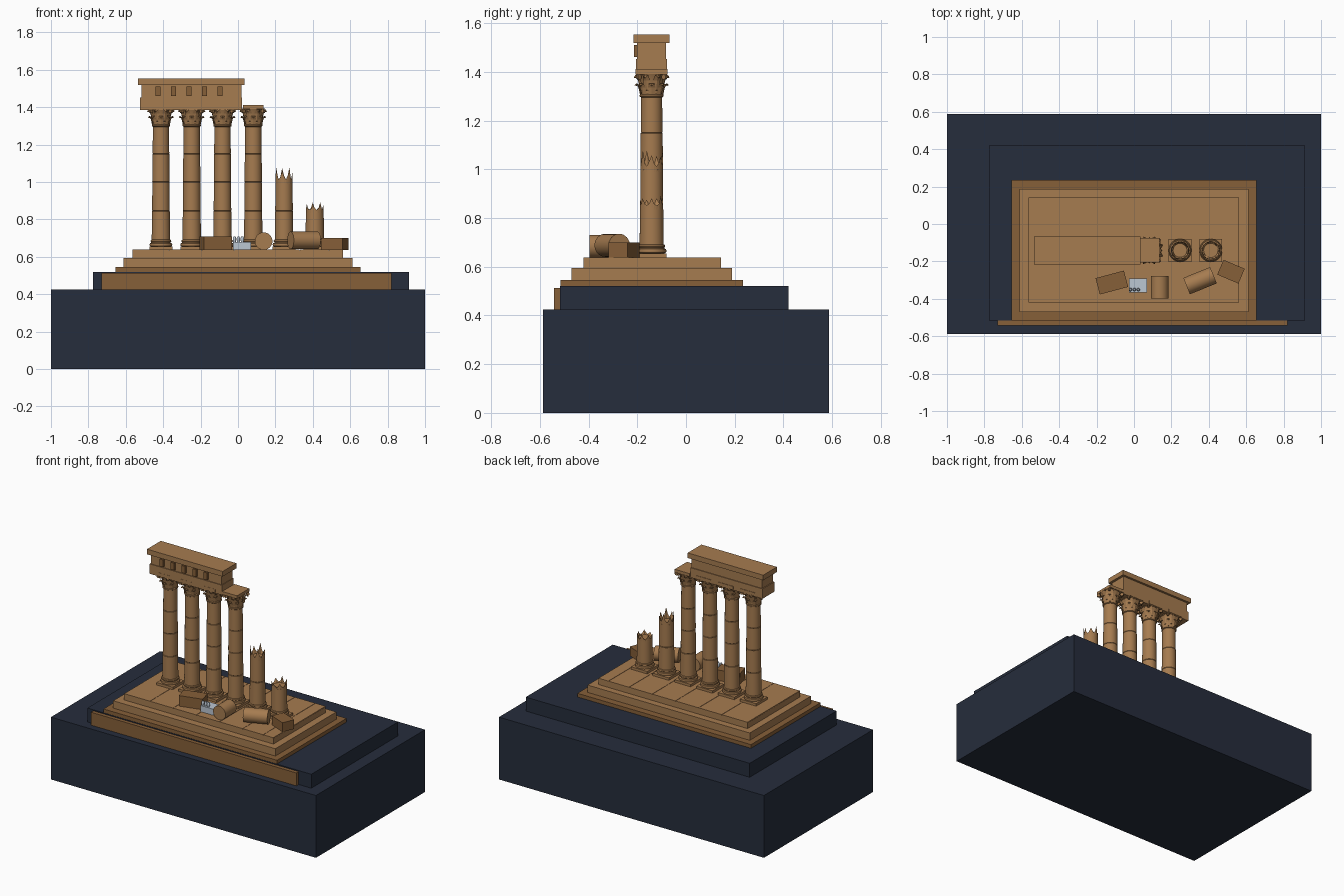
import bpy, bmesh, math, random
from mathutils import Matrix

if "Cube" in bpy.data.objects:
    bpy.data.objects.remove(bpy.data.objects["Cube"])

random.seed(4)


def material(name, rgb):
    m = bpy.data.materials.new(name)
    m.diffuse_color = (*rgb, 1)
    m.use_nodes = True
    m.node_tree.nodes["Principled BSDF"].inputs["Base Color"].default_value = m.diffuse_color
    return m


STONE = material("sandstone", (0.38, 0.20, 0.08))
DARK = material("dark_sandstone", (0.24, 0.115, 0.04))
NAVY = material("navy_base", (0.019, 0.026, 0.045))
PALE = material("pale_grey", (0.5, 0.57, 0.65))


def finish(name, bm, mat, smooth=False):
    bmesh.ops.recalc_face_normals(bm, faces=bm.faces)
    me = bpy.data.meshes.new(name)
    bm.to_mesh(me)
    bm.free()
    ob = bpy.data.objects.new(name, me)
    bpy.context.collection.objects.link(ob)
    me.materials.append(mat)
    if smooth:
        bpy.ops.object.select_all(action='DESELECT')
        ob.select_set(True)
        bpy.context.view_layer.objects.active = ob
        bpy.ops.object.shade_smooth_by_angle(angle=math.radians(35))
    return ob


def box(name, x, y, z, mat, angle=0):
    """Box from (min, max) ranges, turned about its own centre."""
    bm = bmesh.new()
    bmesh.ops.create_cube(bm, size=1)
    size = [b - a for a, b in (x, y, z)]
    ob_mid = [(a + b) / 2 for a, b in (x, y, z)]
    bmesh.ops.scale(bm, vec=size, verts=bm.verts)
    ob = finish(name, bm, mat)
    ob.location = ob_mid
    ob.rotation_euler.z = math.radians(angle)
    return ob


def lathe(name, profile, loc, mat, n=32):
    """Closed solid of revolution from (radius, z) points."""
    bm = bmesh.new()
    rings = [[bm.verts.new((r * math.cos(2 * math.pi * i / n), r * math.sin(2 * math.pi * i / n), z))
              for i in range(n)] for r, z in profile]
    for a, b in zip(rings, rings[1:]):
        for i in range(n):
            bm.faces.new((a[i], a[(i + 1) % n], b[(i + 1) % n], b[i]))
    bm.faces.new(rings[0])
    bm.faces.new(rings[-1])
    ob = finish(name, bm, mat, True)
    ob.location = loc
    return ob


# display base and front plaque
box("base_block", (-1, 1), (-.588, .588), (0, .425), NAVY)
box("upper_base", (-.775, .915), (-.517, .42), (.425, .52), NAVY)
box("front_plaque", (-.73, .82), (-.542, -.517), (.425, .513), DARK)

# stepped platform, top course made of paving slabs
box("lower_step", (-.655, .655), (-.515, .235), (.52, .545), DARK)
box("middle_step", (-.613, .611), (-.47, .188), (.545, .595), STONE)
box("top_step", (-.565, .562), (-.421, .143), (.595, .634), STONE)
cuts = [-.565, -.37, -.195, -.02, .155, .33, .485, .562]
for a, b in zip(cuts, cuts[1:]):
    box("paving_slab", (a + .0012, b - .0012), (-.421, .143), (.63, .638), STONE)

Y = -.141
DRUMS = [(.690, .845, .0495, .0475), (.845, 1.0, .047, .046),
         (1.0, 1.15, .0465, .045), (1.15, 1.302, .0445, .043)]


def leaves(x):
    """Two tiers of curling leaves around a capital."""
    bm = bmesh.new()
    tiers = [(0, [(.044, 1.308, .013), (.050, 1.335, .016), (.060, 1.352, .012), (.067, 1.344, .002)]),
             (.5, [(.045, 1.325, .013), (.054, 1.365, .016), (.067, 1.388, .012), (.077, 1.376, .002)])]
    for shift, path in tiers:
        for k in range(8):
            rot = Matrix.Rotation((k + shift) * math.pi / 4, 3, 'Z')
            rows = []
            for r, z, w in path:
                rows.append([bm.verts.new(rot @ v) for v in
                             (Vec(r, -w, z), Vec(r + .004, 0, z), Vec(r, w, z), Vec(r - .006, 0, z - .002))])
            for p, q in zip(rows, rows[1:]):
                for i in range(4):
                    bm.faces.new((p[i], p[(i + 1) % 4], q[(i + 1) % 4], q[i]))
            bm.faces.new(rows[0])
            bm.faces.new(rows[-1])
    finish("capital_leaves", bm, STONE).location = (x, Y, 0)


def Vec(*c):
    from mathutils import Vector
    return Vector(c)


def broken_top(x, z, r, heights):
    """Jagged fractured rim with a sunken core."""
    n = 28
    bm = bmesh.new()
    rows = [[], [], []]
    for i in range(n):
        a = 2 * math.pi * i / n
        c, s = math.cos(a), math.sin(a)
        h = random.uniform(*heights) if i % 4 == 0 else random.uniform(.3, .5) * heights[0] * (1.5 if i % 2 else .6)
        rows[0].append(bm.verts.new((r * c, r * s, z - .01)))
        rows[1].append(bm.verts.new((r * c, r * s, z + h)))
        rows[2].append(bm.verts.new((r * .8 * c, r * .8 * s, z + .004)))
    for p, q in zip(rows, rows[1:]):
        for i in range(n):
            bm.faces.new((p[i], p[(i + 1) % n], q[(i + 1) % n], q[i]))
    bm.faces.new(rows[0])
    bm.faces.new(rows[2])
    finish("broken_column_top", bm, STONE).location = (x, Y, 0)


def column(x, drums):
    box("column_plinth", (x - .061, x + .061), (Y - .061, Y + .061), (.637, .655), STONE)
    lathe("column_base", [(.052, .655), (.059, .658), (.061, .665), (.059, .672), (.052, .675),
                          (.052, .679), (.056, .683), (.054, .689), (.049, .692)], (x, Y, 0), STONE)
    for z0, z1, r0, r1 in DRUMS[:drums]:
        lathe("column_drum", [(r0 - .002, z0), (r0, z0 + .002), (r1, z1 - .002), (r1 - .002, z1)],
              (x, Y, 0), STONE)
    if drums < 4:
        return
    lathe("capital_bell", [(.043, 1.295), (.049, 1.299), (.049, 1.306), (.043, 1.31), (.045, 1.34),
                           (.052, 1.37), (.062, 1.392)], (x, Y, 0), STONE)
    leaves(x)
    # abacus with short corner scrolls
    box("abacus", (x - .056, x + .056), (Y - .066, Y + .066), (1.39, 1.411), STONE)
    for sx in (-1, 1):
        for sy in (-1, 1):
            bm = bmesh.new()
            bmesh.ops.create_cone(bm, cap_ends=True, segments=10, radius1=.011, radius2=.011, depth=.012,
                                  matrix=Matrix.Rotation(math.pi / 2, 4, 'X'))
            ob = finish("corner_scroll", bm, STONE)
            ob.location = (x + sx * .053, Y + sy * .053, 1.379)
            ob.rotation_euler.z = sx * sy * math.pi / 4


# row of columns: four whole, two broken
for i, count in enumerate([4, 4, 4, 4, 2, 1]):
    cx = -.412 + i * .1645
    column(cx, count)
    if count == 2:
        broken_top(cx, 1.0, .046, (.05, .082))
    elif count == 1:
        broken_top(cx, .845, .0475, (.025, .048))

# surviving entablature
box("architrave", (-.523, .022), (-.206, -.078), (1.385, 1.452), STONE)
box("frieze", (-.517, .018), (-.201, -.083), (1.452, 1.518), STONE)
box("cornice", (-.535, .035), (-.216, -.068), (1.518, 1.553), STONE)
for i in range(5):
    tx = -.428 + i * .083
    box("frieze_block", (tx - .013, tx + .013), (-.214, -.2), (1.461, 1.51), DARK)

# fallen blocks and drums
box("fallen_block", (-.197, -.04), (-.358, -.268), (.637, .71), DARK, 15)
box("fallen_block_small", (.457, .58), (-.298, -.212), (.637, .70), DARK, -23)


def fallen_drum(loc, length, angle):
    bm = bmesh.new()
    bmesh.ops.create_cone(bm, cap_ends=True, segments=32, radius1=.047, radius2=.047, depth=length,
                          matrix=Matrix.Rotation(math.pi / 2, 4, 'Y'))
    ob = finish("fallen_drum", bm, STONE, True)
    ob.location = loc
    ob.rotation_euler.z = math.radians(angle)


fallen_drum((.137, -.338, .684), .118, 90)
fallen_drum((.353, -.303, .688), .155, 22)

# small pale block with three little knobs
box("pale_block", (-.027, .07), (-.366, -.291), (.637, .68), PALE)
for i in range(3):
    lathe("small_knob", [(.007, 0), (.009, .01), (.009, .022), (.005, .03)],
          (-.019 + i * .021, -.351, .679), PALE, 12)
